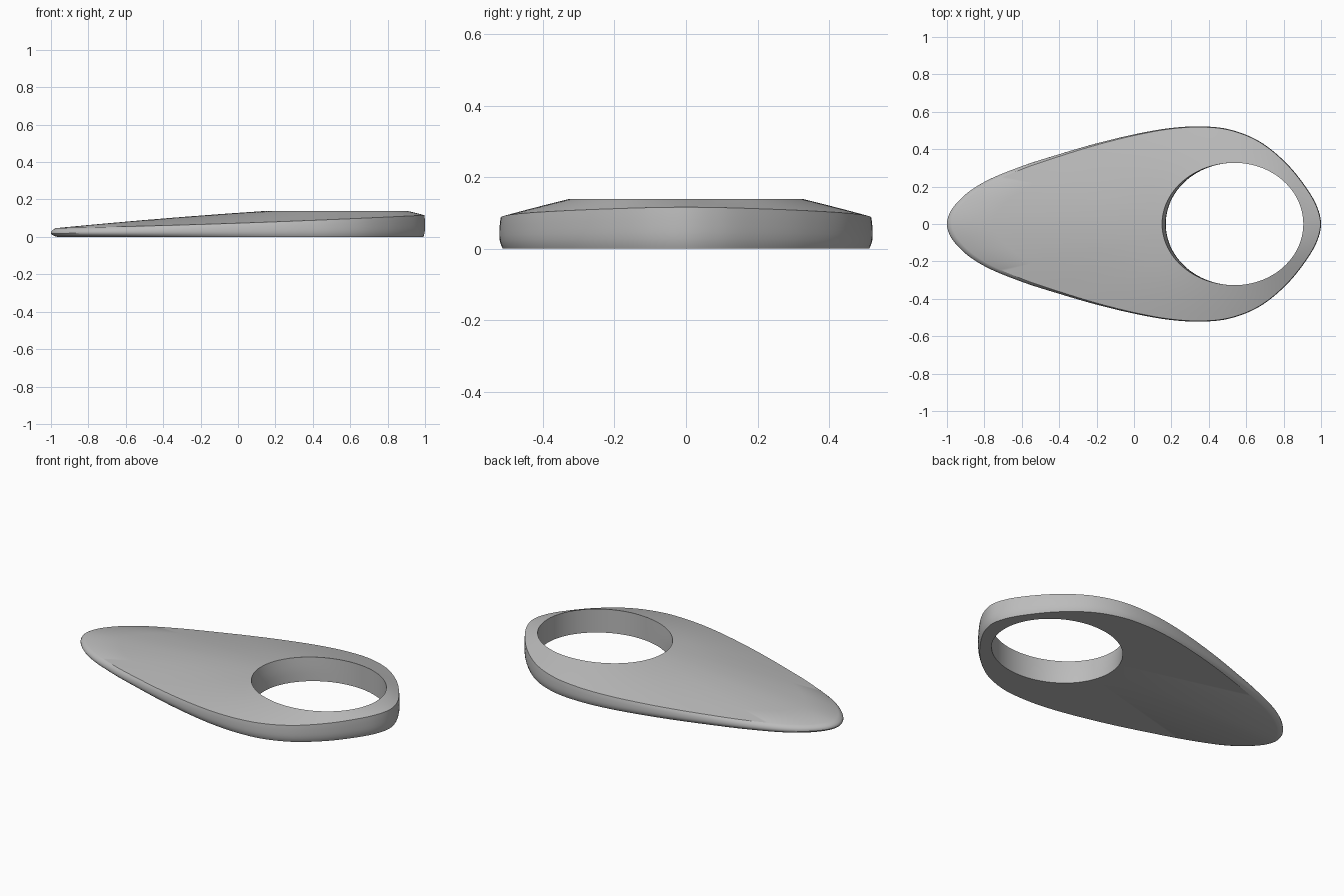
import bpy, bmesh, math
from mathutils import Vector

if "Cube" in bpy.data.objects:
    bpy.data.objects.remove(bpy.data.objects["Cube"])

# Half outline of the teardrop, from the thin tip to the round end
HALF = [(-1, 0), (-.982, .065), (-.91, .15), (-.8, .225), (-.6, .309), (-.4, .373),
        (-.2, .431), (0, .479), (.18, .511), (.34, .522), (.5, .508), (.66, .448),
        (.8, .34), (.91, .21), (.978, .095), (1, 0)]
STEPS = 10                     # samples per outline span
HOLE_X, HOLE_RX, HOLE_RY, HOLE_Z = .5375, .3675, .327, .139


def smooth_loop(points, steps):
    """Closed, smooth interpolation through the points (centripetal spline)."""
    result, n = [], len(points)
    for i in range(n):
        p = [points[(i + k) % n] for k in (-1, 0, 1, 2)]
        t = [0]
        for a, b in zip(p, p[1:]):
            t.append(t[-1] + (b - a).length ** .5)

        def mix(a, b, ta, tb, u):
            return a * ((tb - u) / (tb - ta)) + b * ((u - ta) / (tb - ta))
        for s in range(steps):
            u = t[1] + (t[2] - t[1]) * s / steps
            a = [mix(p[k], p[k + 1], t[k], t[k + 1], u) for k in range(3)]
            b = [mix(a[k], a[k + 1], t[k], t[k + 2], u) for k in range(2)]
            result.append(mix(b[0], b[1], t[1], t[2], u))
    return result


pts = [Vector(p) for p in HALF] + [Vector((x, -y)) for x, y in HALF[-2:0:-1]]
outline = smooth_loop(pts, STEPS)
count = len(outline)


def section(i):
    """Closed cross-section from the outer wall over the top into the hole."""
    p = outline[i]
    tangent = (outline[(i + 1) % count] - outline[i - 1]).normalized()
    inward = Vector((tangent.y, -tangent.x))
    u = (p.x + 1) / 2
    tip = (1 - u) ** 3
    edge_z = .047 + .037 * u + .032 * u * u
    row = []
    # Outer wall, rounded under at the bottom and softened near the tip
    for f in (0, .06, .14, .25, .4, .55, .7, .8, .9, 1):
        inset = (.009 + .025 * tip) * max(0, 1 - f / .4) ** 2
        inset += (.003 + .024 * tip) * (max(0, f - .5) / .5) ** 2
        q = p + inward * inset
        row.append(Vector((q.x, q.y, f * edge_z)))
    # Hole points lie on the same ray from the hole centre
    ray = p - Vector((HOLE_X, 0))
    ray /= math.hypot(ray.x / HOLE_RX, ray.y / HOLE_RY)
    lean = .02 * max(0, -ray.x / HOLE_RX)
    rim = Vector((HOLE_X + ray.x - lean, ray.y, HOLE_Z))
    # Sloping top with a slight crown
    edge = row[-1]
    crown = .004 * (rim - edge).length
    for f in (.2, .4, .6, .8, 1):
        q = edge.lerp(rim, f)
        q.z += crown * 4 * f * (1 - f)
        row.append(q)
    # Hole wall
    for f in (.66, .33, 0):
        row.append(Vector((rim.x + lean * (1 - f * f), rim.y, HOLE_Z * f)))
    return row


# Teardrop body with an oval opening
bm = bmesh.new()
rows = [[bm.verts.new(v) for v in section(i)] for i in range(count)]
size = len(rows[0])
for i in range(count):
    a, b = rows[i], rows[(i + 1) % count]
    for j in range(size):
        k = (j + 1) % size
        bm.faces.new((a[j], b[j], b[k], a[k]))
bmesh.ops.recalc_face_normals(bm, faces=bm.faces)
mesh = bpy.data.meshes.new("teardrop_body")
bm.to_mesh(mesh)
bm.free()

grey = bpy.data.materials.new("plain grey")
grey.diffuse_color = (.5, .5, .5, 1)
grey.use_nodes = True
grey.node_tree.nodes["Principled BSDF"].inputs["Base Color"].default_value = grey.diffuse_color
mesh.materials.append(grey)
body = bpy.data.objects.new("teardrop_body", mesh)
bpy.context.collection.objects.link(body)
bpy.context.view_layer.objects.active = body
body.select_set(True)
bpy.ops.object.shade_smooth_by_angle(angle=math.radians(30))
